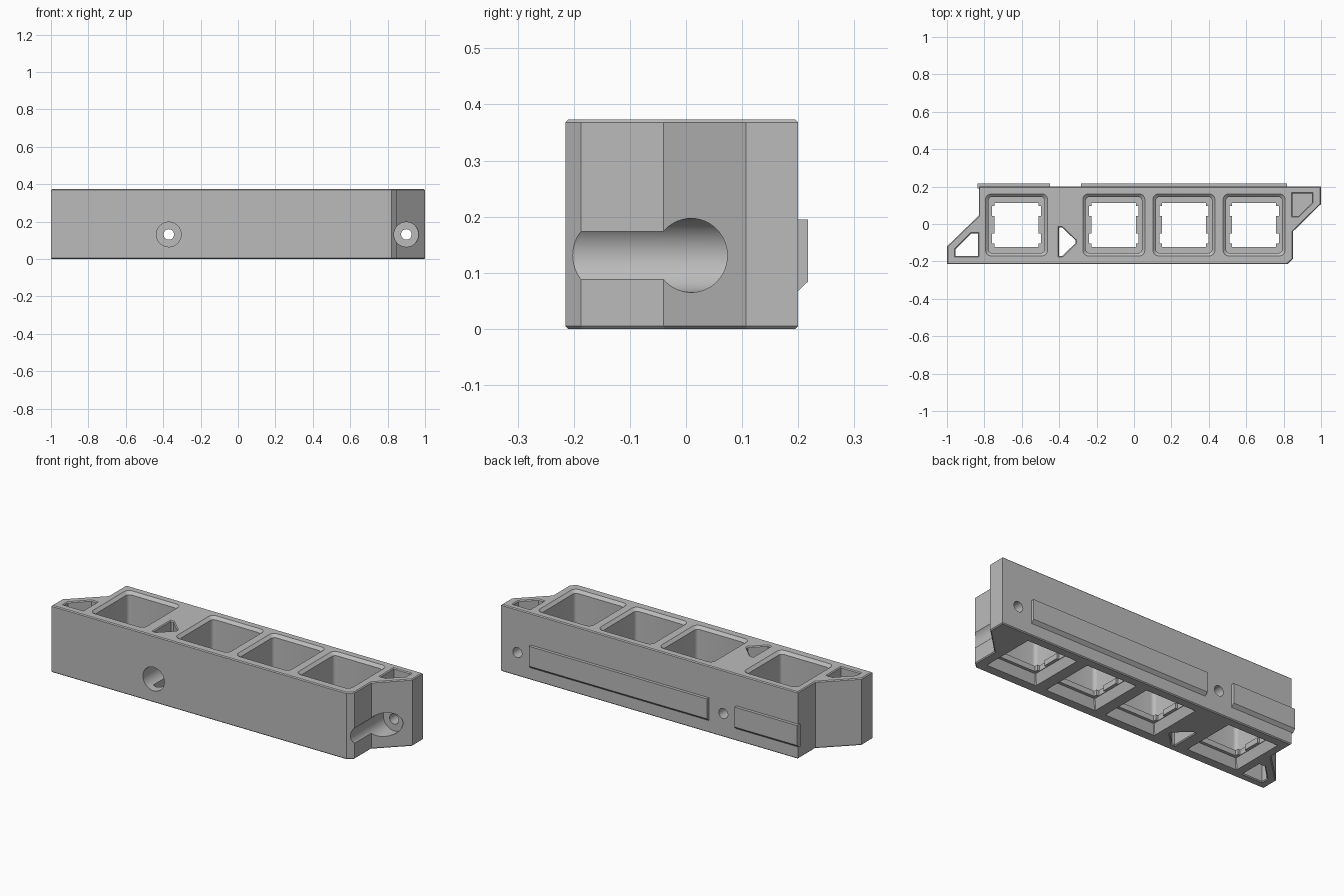
import bpy, bmesh, math
from mathutils import Vector, Matrix

if "Cube" in bpy.data.objects:
    bpy.data.objects.remove(bpy.data.objects["Cube"], do_unlink=True)

grey = bpy.data.materials.new("matte grey")
grey.use_nodes = True
grey.diffuse_color = (0.5, 0.5, 0.5, 1)
grey.node_tree.nodes["Principled BSDF"].inputs["Base Color"].default_value = grey.diffuse_color


def offset(points, d):
    """Grow a counter-clockwise polygon by d (negative shrinks it)."""
    result = []
    for i, p in enumerate(points):
        p = Vector(p)
        a = (p - Vector(points[i - 1])).normalized()
        b = (Vector(points[(i + 1) % len(points)]) - p).normalized()
        na, nb = Vector((a.y, -a.x)), Vector((b.y, -b.x))
        result.append(p + (na + nb) * d / (1 + na.dot(nb)))
    return result


def rounded_square(cx, cy, half, radius, steps=4):
    points = []
    for corner in range(4):
        mid = math.radians(45 + 90 * corner)
        ox = math.copysign(half - radius, math.cos(mid))
        oy = math.copysign(half - radius, math.sin(mid))
        for s in range(steps + 1):
            a = math.radians(90 * corner + 90 * s / steps)
            points.append((cx + ox + radius * math.cos(a), cy + oy + radius * math.sin(a)))
    return points


def make_object(name, bm):
    bmesh.ops.recalc_face_normals(bm, faces=bm.faces)
    mesh = bpy.data.meshes.new(name)
    bm.to_mesh(mesh)
    bm.free()
    mesh.materials.append(grey)
    obj = bpy.data.objects.new(name, mesh)
    bpy.context.scene.collection.objects.link(obj)
    return obj


def loft(name, sections):
    """Closed solid through (polygon, height) sections."""
    bm = bmesh.new()
    rings = [[bm.verts.new((p[0], p[1], z)) for p in poly] for poly, z in sections]
    for low, high in zip(rings, rings[1:]):
        for i in range(len(low)):
            bm.faces.new((low[i - 1], low[i], high[i], high[i - 1]))
    bm.faces.new(rings[0][::-1])
    bm.faces.new(rings[-1])
    return make_object(name, bm)


def cylinder_y(name, x, z, radius, y0, y1):
    bm = bmesh.new()
    place = Matrix.Translation((x, (y0 + y1) / 2, z)) @ Matrix.Rotation(math.pi / 2, 4, "X")
    bmesh.ops.create_cone(bm, cap_ends=True, segments=48, radius1=radius, radius2=radius,
                          depth=y1 - y0, matrix=place)
    return make_object(name, bm)


def boolean(target, tool, operation="DIFFERENCE"):
    mod = target.modifiers.new("boolean", "BOOLEAN")
    mod.operation, mod.solver, mod.object = operation, "EXACT", tool
    bpy.context.view_layer.objects.active = target
    bpy.ops.object.modifier_apply(modifier=mod.name)
    bpy.data.objects.remove(tool, do_unlink=True)


HEIGHT, EDGE = 0.373, 0.005

# Main block with slanted mating ends and thin edge chamfers
outline = [(-1, -0.215), (0.82, -0.215), (0.85, -0.187), (0.85, -0.04), (1, 0.107),
           (1, 0.2), (-0.83, 0.2), (-0.83, 0.045), (-1, -0.12)]
small = offset(outline, -EDGE)
body = loft("switch_housing", [(small, 0), (outline, EDGE), (outline, HEIGHT - EDGE), (small, HEIGHT)])

# Four wells: top pocket, notched plate opening, tapered recess below
PLATE_LOW, PLATE_HIGH = 0.05, 0.08
CY = -0.005
for cx in (-0.628, -0.108, 0.267, 0.642):
    wall = rounded_square(cx, CY, 0.15, 0.02)
    rim = rounded_square(cx, CY, 0.166, 0.03)
    boolean(body, loft("well_cutter", [(wall, PLATE_HIGH), (wall, HEIGHT - 0.015),
                                       (rim, HEIGHT), (rim, HEIGHT + 0.05)]))
    wide = rounded_square(cx, CY, 0.155, 0.004, 1)
    narrow = rounded_square(cx, CY, 0.135, 0.004, 1)
    boolean(body, loft("recess_cutter", [(wide, -0.05), (wide, 0), (narrow, PLATE_LOW)]))
    # half outline going up the right side, turned to make the left side
    side = [(0.118, -0.118), (0.118, -0.1), (0.132, -0.1), (0.132, -0.047), (0.118, -0.047)]
    side += [(x, -y) for x, y in reversed(side)]
    hole = side + [(-x, -y) for x, y in side]
    hole = [(cx + x, CY + y) for x, y in hole]
    boolean(body, loft("plate_cutter", [(hole, PLATE_LOW - 0.02), (hole, PLATE_HIGH + 0.02)]))

# Weight-saving corner openings with chamfered rims
left_gap = [(-0.955, -0.172), (-0.835, -0.172), (-0.835, -0.05), (-0.87, -0.05), (-0.955, -0.135)]
middle_gap = [(-0.402, -0.172), (-0.385, -0.172), (-0.312, -0.102), (-0.312, -0.088),
              (-0.385, -0.018), (-0.402, -0.018)]
right_gap = [(0.847, 0.043), (0.88, 0.043), (0.953, 0.115), (0.953, 0.163), (0.847, 0.163)]
for gap, blind in ((left_gap, False), (middle_gap, False), (right_gap, True)):
    big = offset(gap, EDGE)
    sections = [(gap, HEIGHT - EDGE), (big, HEIGHT), (big, HEIGHT + 0.05)]
    if blind:
        sections = [(gap, 0.22)] + sections
    else:
        sections = [(big, -0.05), (big, 0), (gap, EDGE)] + sections
    boolean(body, loft("gap_cutter", sections))

# Counterbored screw holes running front to back
for x in (-0.37, 0.9):
    boolean(body, cylinder_y("counterbore_cutter", x, 0.131, 0.066, -0.4, 0.09))
    boolean(body, cylinder_y("screw_cutter", x, 0.131, 0.028, 0.05, 0.4))

# Raised rails on the back with a sloped lower edge
for name, x0, x1 in (("short_back_rail", -0.838, -0.45), ("long_back_rail", -0.283, 0.817)):
    profile = [(0.19, 0.068), (0.2, 0.068), (0.217, 0.084), (0.217, 0.195), (0.19, 0.195)]
    bm = bmesh.new()
    ends = [[bm.verts.new((x, y, z)) for y, z in profile] for x in (x0, x1)]
    for i in range(len(profile)):
        bm.faces.new((ends[0][i - 1], ends[0][i], ends[1][i], ends[1][i - 1]))
    for end in ends:
        bm.faces.new(end)
    make_object(name, bm)

# Smooth round bores, keep hard edges crisp
bpy.ops.object.select_all(action="DESELECT")
body.select_set(True)
bpy.context.view_layer.objects.active = body
bpy.ops.object.shade_smooth_by_angle(angle=math.radians(25))
